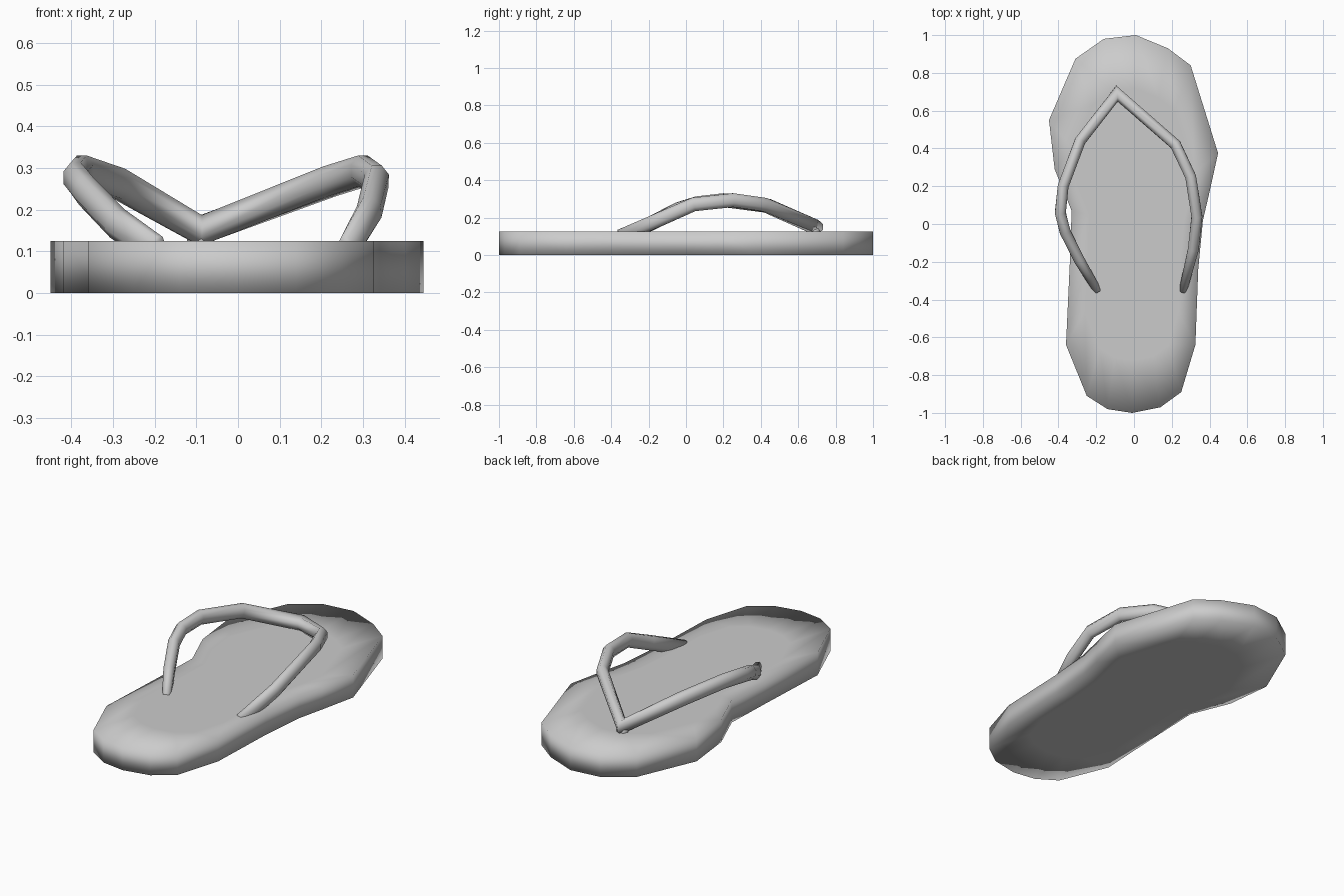
import bpy, bmesh, math
from mathutils import Vector

if "Cube" in bpy.data.objects:
    bpy.data.objects.remove(bpy.data.objects["Cube"])

SOLE_TOP = 0.125


def finish(name, bm):
    bmesh.ops.recalc_face_normals(bm, faces=bm.faces)
    for f in bm.faces:
        f.smooth = True
    mesh = bpy.data.meshes.new(name)
    bm.to_mesh(mesh)
    bm.free()
    obj = bpy.data.objects.new(name, mesh)
    bpy.context.collection.objects.link(obj)
    return obj


def bridge(bm, a, b):
    n = len(a)
    for i in range(n):
        j = (i + 1) % n
        bm.faces.new((a[i], a[j], b[j], b[i]))


# Sole: foot-shaped outline with an inner loop so the shading rolls off at the rim
outline = [(0.01, 1.0), (0.18, 0.93), (0.30, 0.84), (0.445, 0.375), (0.40, 0.17),
           (0.365, 0.02), (0.34, -0.24), (0.325, -0.64), (0.25, -0.89), (0.14, -0.97),
           (-0.01, -1.0), (-0.14, -0.98), (-0.25, -0.91), (-0.36, -0.64), (-0.34, -0.21),
           (-0.33, 0.07), (-0.42, 0.29), (-0.45, 0.55), (-0.31, 0.875), (-0.16, 0.98)]
bm = bmesh.new()
loops = []
for scale, z in ((0.72, 0), (1, 0), (1, SOLE_TOP), (0.72, SOLE_TOP)):
    loops.append([bm.verts.new((x * scale, y * scale, z)) for x, y in outline])
for a, b in zip(loops, loops[1:]):
    bridge(bm, a, b)
bm.faces.new(loops[0])
bm.faces.new(loops[-1])
finish("sole", bm)

# Strap: oval tube swept from the left anchor, over the toe post, to the right anchor
path = [(-0.195, -0.35, 0.10), (-0.29, -0.19, 0.167), (-0.365, -0.04, 0.245),
        (-0.39, 0.06, 0.277), (-0.375, 0.20, 0.293), (-0.285, 0.44, 0.262),
        (-0.09, 0.69, 0.15),
        (0.22, 0.42, 0.268), (0.30, 0.25, 0.293), (0.333, 0.04, 0.27),
        (0.315, -0.13, 0.195), (0.26, -0.35, 0.10)]
pts = [Vector(p) for p in path]
HALF_W, HALF_H, SIDES = 0.031, 0.04, 8
bm = bmesh.new()
rings = []
for i, p in enumerate(pts):
    before = (p - pts[max(i - 1, 0)]).normalized()
    after = (pts[min(i + 1, len(pts) - 1)] - p).normalized()
    tangent = (before + after).normalized()
    side = tangent.cross(Vector((0, 0, 1))).normalized()
    up = side.cross(tangent)
    # Mitre the sharp bend at the toe so the strap keeps its width
    seg = before if i else after
    flat = Vector((seg.x, seg.y, 0)).normalized()
    mitre = 1 / max(0.4, abs(flat.cross(side).z))
    if i in (0, len(pts) - 1):
        mitre = 0.75
    ring = []
    for k in range(SIDES):
        a = 2 * math.pi * (k + 0.5) / SIDES
        ring.append(bm.verts.new(p + side * math.cos(a) * HALF_W * mitre
                                 + up * math.sin(a) * HALF_H))
    rings.append(ring)
for a, b in zip(rings, rings[1:]):
    bridge(bm, a, b)
bm.faces.new(rings[0])
bm.faces.new(rings[-1])
finish("strap", bm)

# Toe post: short plug joining the strap bend to the sole
bm = bmesh.new()
bmesh.ops.create_cone(bm, cap_ends=True, segments=8, radius1=0.035, radius2=0.03, depth=0.06)
bmesh.ops.translate(bm, verts=bm.verts, vec=(-0.09, 0.685, 0.125))
finish("toe_post", bm)
